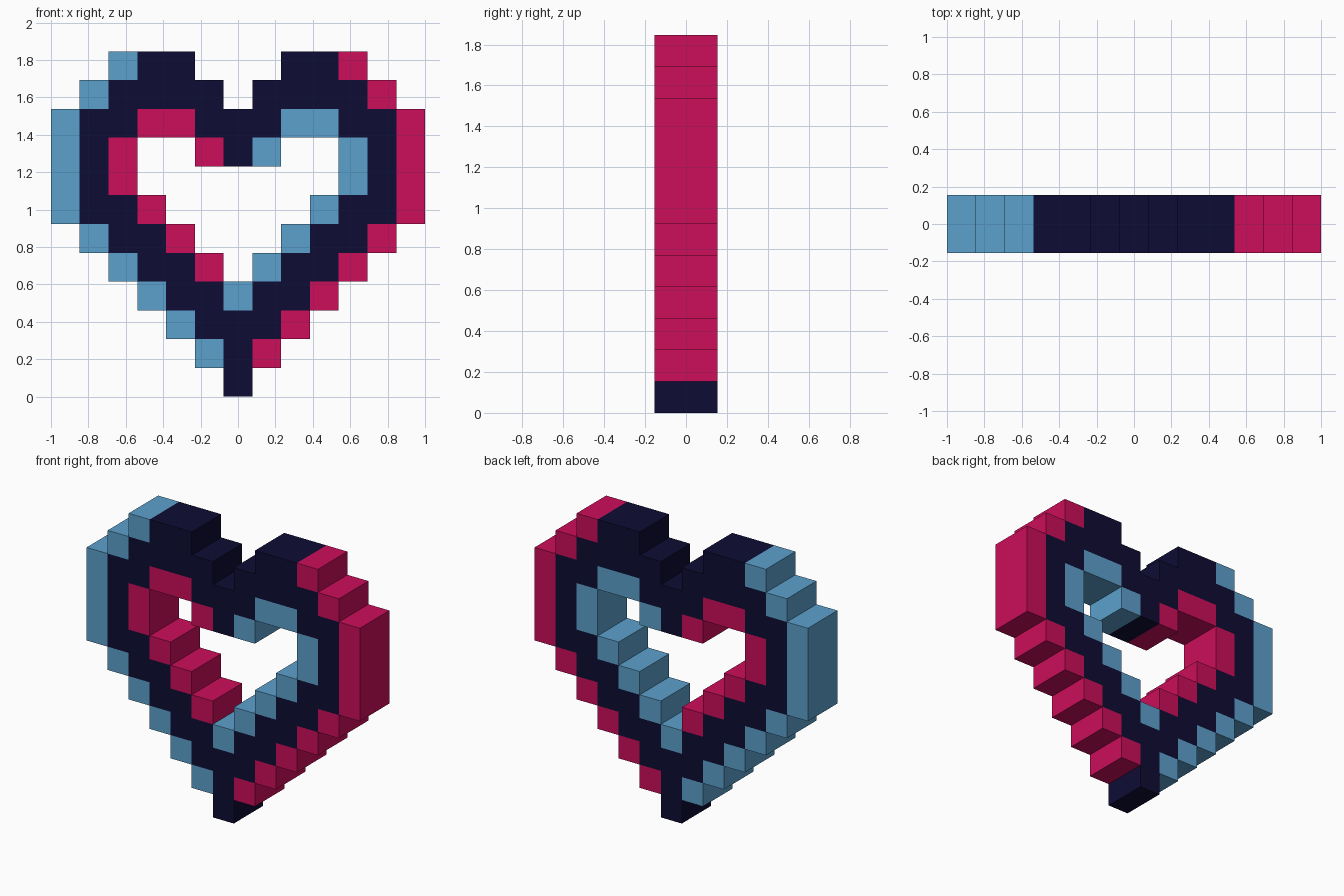
import bpy, bmesh

if "Cube" in bpy.data.objects:
    bpy.data.objects.remove(bpy.data.objects["Cube"])

# Cell map of the heart, top row first.
# n = navy band, b / r = outer blue / red rim, B / R = inner blue / red rim
ROWS = [
    "..bnn...nnr..",
    ".bnnnn.nnnnr.",
    "bnnRRnnnBBnnr",
    "bnR..RnB..Bnr",
    "bnR.......Bnr",
    "bnnR.....Bnnr",
    ".bnnR...Bnnr.",
    "..bnnR.Bnnr..",
    "...bnnBnnr...",
    "....bnnnr....",
    ".....bnr.....",
    "......n......",
]
S = 2 / 13          # cell size
D = S               # half depth (two cells deep)
W, H = 13, len(ROWS)


def material(name, rgb):
    def lin(c):
        c /= 255
        return c / 12.92 if c <= 0.04045 else ((c + 0.055) / 1.055) ** 2.4
    m = bpy.data.materials.new(name)
    m.diffuse_color = (*[lin(c) for c in rgb], 1)
    m.use_nodes = True
    m.node_tree.nodes["Principled BSDF"].inputs["Base Color"].default_value = m.diffuse_color
    return m


navy = material("dark navy", (14, 12, 52))
blue = material("sky blue", (92, 161, 205))
red = material("crimson", (204, 14, 91))


def cell(i, k):
    """Map character at column i, row k counted from the bottom."""
    return ROWS[H - 1 - k][i] if 0 <= i < W and 0 <= k < H else "."


def build_part(name, key, mat):
    """Extruded cells of one kind, keeping only the exposed faces."""
    bm = bmesh.new()
    for k in range(H):
        for i in range(W):
            if cell(i, k) != key:
                continue
            x0, x1 = -1 + i * S, -1 + (i + 1) * S
            z0, z1 = k * S, (k + 1) * S
            ring = [(x0, z0), (x1, z0), (x1, z1), (x0, z1)]
            front = [bm.verts.new((x, -D, z)) for x, z in ring]
            back = [bm.verts.new((x, D, z)) for x, z in ring]
            bm.faces.new(front)
            bm.faces.new(back[::-1])
            # bottom, right, top, left walls where the neighbour is empty
            for a, (di, dk) in enumerate([(0, -1), (1, 0), (0, 1), (-1, 0)]):
                if cell(i + di, k + dk) == ".":
                    b = (a + 1) % 4
                    bm.faces.new((front[b], front[a], back[a], back[b]))
    bmesh.ops.remove_doubles(bm, verts=bm.verts, dist=1e-4)
    mesh = bpy.data.meshes.new(name)
    bm.to_mesh(mesh)
    bm.free()
    mesh.materials.append(mat)
    bpy.context.collection.objects.link(bpy.data.objects.new(name, mesh))


build_part("heart_band", "n", navy)
build_part("outer_rim_left", "b", blue)
build_part("outer_rim_right", "r", red)
build_part("inner_rim_left", "R", red)
build_part("inner_rim_right", "B", blue)
